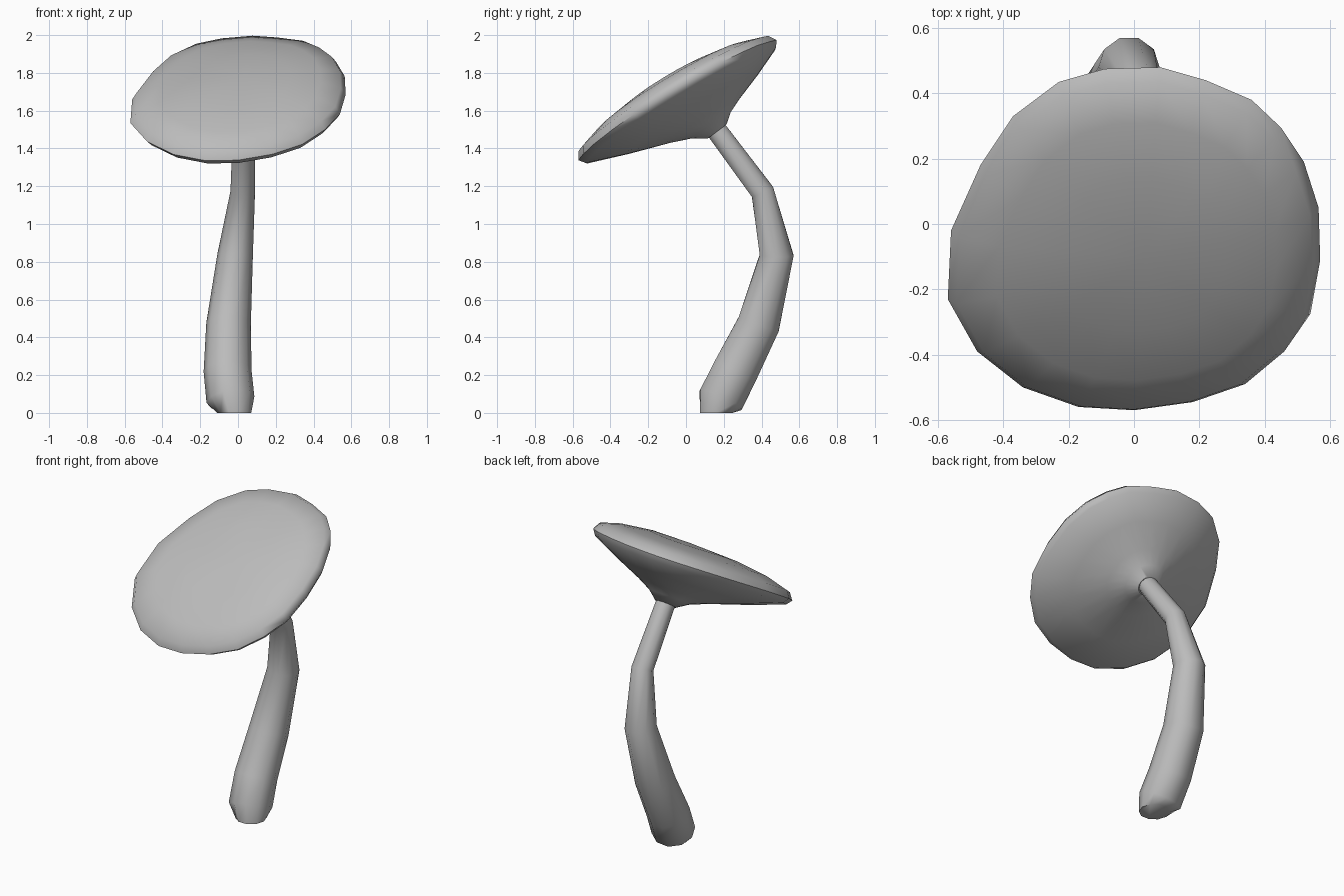
import bpy
import bmesh
from mathutils import Vector

if "Cube" in bpy.data.objects:
    bpy.data.objects.remove(bpy.data.objects["Cube"], do_unlink=True)

# One plain grey for the whole mushroom
grey = bpy.data.materials.new("plain grey")
grey.use_nodes = True
colour = (0.5, 0.5, 0.5, 1)
grey.diffuse_color = colour
grey.node_tree.nodes["Principled BSDF"].inputs["Base Color"].default_value = colour


def loft(name, rings, start_point=None, end_point=None):
    """Skin a list of equal-length rings; close each end with a fan or a flat face."""
    bm = bmesh.new()
    loops = [[bm.verts.new(point) for point in ring] for ring in rings]
    count = len(loops[0])
    for lower, upper in zip(loops, loops[1:]):
        for i in range(count):
            j = (i + 1) % count
            bm.faces.new((lower[i], lower[j], upper[j], upper[i]))
    for loop, point in ((loops[0], start_point), (loops[-1], end_point)):
        if point is None:
            bm.faces.new(loop)
            continue
        tip = bm.verts.new(point)
        for i in range(count):
            bm.faces.new((loop[i], loop[(i + 1) % count], tip))
    bmesh.ops.recalc_face_normals(bm, faces=bm.faces[:])
    mesh = bpy.data.meshes.new(name)
    bm.to_mesh(mesh)
    bm.free()
    mesh.materials.append(grey)
    obj = bpy.data.objects.new(name, mesh)
    bpy.context.scene.collection.objects.link(obj)
    bpy.ops.object.select_all(action="DESELECT")
    obj.select_set(True)
    bpy.context.view_layer.objects.active = obj
    bpy.ops.object.shade_smooth_by_angle(angle=1.1)
    return obj


def circle(centre, axis, radius, start, sides):
    """Ring of points around an axis, starting towards a given direction."""
    axis = axis.normalized()
    side = (start - axis * start.dot(axis)).normalized()
    up = axis.cross(side)
    turn = 6.2832 / sides
    from math import cos, sin
    return [centre + (side * cos(i * turn) + up * sin(i * turn)) * radius
            for i in range(sides)]


# Bent stem: centre and radius of each cross-section, from the ground up
sections = [
    ((-0.02, 0.16, 0.0), 0.09),
    ((-0.04, 0.185, 0.07), 0.128),
    ((-0.055, 0.26, 0.22), 0.127),
    ((-0.05, 0.385, 0.47), 0.118),
    ((-0.015, 0.48, 0.835), 0.094),
    ((0.025, 0.405, 1.17), 0.065),
    ((0.03, 0.17, 1.485), 0.058),
    ((0.03, 0.11, 1.57), 0.05),
]
centres = [Vector(point) for point, radius in sections]
rings = []
for i, (point, radius) in enumerate(sections):
    axis = centres[min(i + 1, len(centres) - 1)] - centres[max(i - 1, 0)]
    if i == 0:
        axis = Vector((0, 0, 1))
    rings.append(circle(centres[i], axis, radius, Vector((1, 0, 0)), 10))
loft("stem", rings)

# Slightly irregular cap outline, clockwise from the left-hand side of the front
outline = [
    (-.57, -.23), (-.56, -.02), (-.47, .18), (-.37, .33), (-.23, .435),
    (-.09, .475), (.08, .48), (.22, .44), (.36, .38), (.45, .295), (.52, .19),
    (.565, .05), (.57, -.11), (.54, -.275), (.46, -.39), (.34, -.49),
    (.18, -.545), (0, -.57), (-.17, -.56), (-.34, -.5), (-.48, -.39),
]
# The rim lies on a tilted, gently warped plane
rim = [Vector((x, y, 1.68 + .07 * x + .6 * y + .1 * x * x)) for x, y in outline]
middle = sum(rim, Vector()) / len(rim)
normal = Vector((-.06, -.6, 1)).normalized()


def cap_ring(scale, offset):
    return [middle + (point - middle) * scale + normal * offset for point in rim]


# Underside funnels from the rim into the neck of the stem
neck_centre = Vector((0.03, 0.165, 1.49))
neck_axis = Vector((0, -0.6, 0.8))
neck = []
for point in rim:
    spoke = point - neck_centre
    spoke -= neck_axis * spoke.dot(neck_axis)
    neck.append(neck_centre + spoke.normalized() * 0.062)
lower_lip = cap_ring(0.96, -0.033)


def funnel(amount, lift):
    return [a.lerp(b, amount) + normal * lift for a, b in zip(lower_lip, neck)]


cap_rings = [neck, funnel(0.88, 0.018), funnel(0.7, 0.018), funnel(0.35, 0.005),
             lower_lip, rim,
             cap_ring(0.955, 0.042), cap_ring(0.75, 0.08), cap_ring(0.45, 0.106)]
loft("cap", cap_rings,
     start_point=neck_centre + neck_axis * 0.03,
     end_point=middle + normal * 0.118)
